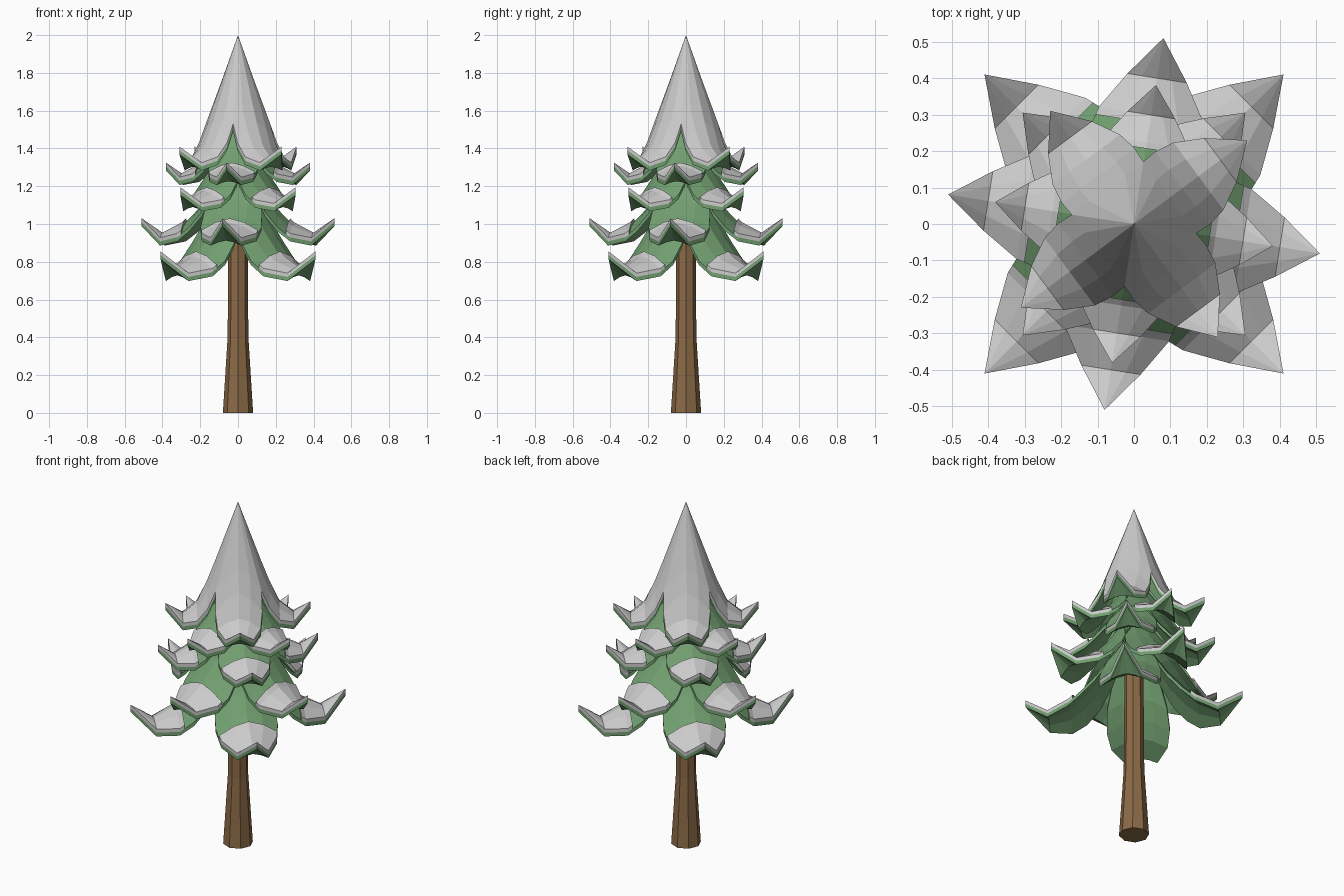
import bpy, bmesh
from math import sin, cos, tau, radians

if "Cube" in bpy.data.objects:
    bpy.data.objects.remove(bpy.data.objects["Cube"])


def material(name, rgb):
    m = bpy.data.materials.new(name)
    m.diffuse_color = (*rgb, 1)
    m.use_nodes = True
    m.node_tree.nodes["Principled BSDF"].inputs["Base Color"].default_value = m.diffuse_color
    return m


GREEN = material("needle_green", (0.17, 0.35, 0.165, ))
BROWN = material("bark_brown", (0.26, 0.145, 0.062))


def finish(bm, name, mat=None):
    bmesh.ops.recalc_face_normals(bm, faces=bm.faces)
    me = bpy.data.meshes.new(name)
    bm.to_mesh(me)
    bm.free()
    ob = bpy.data.objects.new(name, me)
    bpy.context.collection.objects.link(ob)
    if mat:
        me.materials.append(mat)
    return ob


def petals(name, stations, angle, top, bottom, mat=None):
    """Four drooping leaf slabs; a station is (radius, half width, ridge z, edge drop)."""
    bm = bmesh.new()
    across = (-1, -0.5, 0, 0.5, 1)
    n = len(across)
    for k in range(4):
        a = radians(angle) + k * tau / 4
        layers = []
        for off in (top, bottom):
            layers.append([[bm.verts.new((r * cos(a) - t * w * sin(a),
                                          r * sin(a) + t * w * cos(a),
                                          z - drop * abs(t) ** 1.6 + off))
                            for t in across] for r, w, z, drop in stations])
        up, low = layers
        last = len(stations) - 1
        for i in range(last):
            for g in (up, low):
                for j in range(n - 1):
                    bm.faces.new((g[i][j], g[i + 1][j], g[i + 1][j + 1], g[i][j + 1]))
            for j in (0, n - 1):
                bm.faces.new((up[i][j], up[i + 1][j], low[i + 1][j], low[i][j]))
        for i in (0, last):
            for j in range(n - 1):
                bm.faces.new((up[i][j], up[i][j + 1], low[i][j + 1], low[i][j]))
        # collapse the pointed ends of this leaf
        bmesh.ops.remove_doubles(bm, verts=[v for g in layers for row in g for v in row],
                                 dist=0.0005)
    return finish(bm, name, mat)


# Trunk: flared octagonal column
bm = bmesh.new()
rings = [[bm.verts.new((r * cos(i * tau / 8), r * sin(i * tau / 8), z)) for i in range(8)]
         for z, r in ((0, 0.08), (0.4, 0.055), (1.3, 0.048))]
for lo, hi in zip(rings, rings[1:]):
    for i in range(8):
        bm.faces.new((lo[i], lo[(i + 1) % 8], hi[(i + 1) % 8], hi[i]))
bm.faces.new(rings[0])
bm.faces.new(rings[-1])
finish(bm, "trunk", BROWN)

# Branch tiers: one leaf shape scaled and turned, with snow on its outer part
LEAF = [(0.02, 0.04, 0.41, 0.01), (0.10, 0.115, 0.27, 0.05), (0.19, 0.16, 0.135, 0.075),
        (0.265, 0.168, 0.05, 0.08), (0.34, 0.15, -0.025, 0.065),
        (0.455, 0.085, -0.085, 0.03), (0.58, 0, 0, 0)]
# snow covers from just above the fifth station to the tip
SNOW = [(0.315, 0.156, 0.0, 0.07)] + LEAF[4:]
TIERS = [(45, 1.0, 1.0, 0.855), (-9, 0.89, 0.97, 1.03),
         (45, 0.745, 0.83, 1.195), (-9, 0.665, 0.78, 1.325)]
for number, (angle, s, ws, z0) in enumerate(TIERS, 1):
    def fit(shape):
        return [(r * s, w * ws, z0 + z * s, d * s) for r, w, z, d in shape]
    petals(f"branch_tier_{number}", fit(LEAF), angle, -0.02, -0.042, GREEN)
    petals(f"branch_snow_{number}", fit(SNOW), angle, 0, -0.02)

# Snowy crown: four leaves joined into a pointed cap
CAP = [(0, 0, 2.0, 0), (0.06, 0.06, 1.83, 0.065), (0.122, 0.122, 1.655, 0.125),
       (0.165, 0.125, 1.54, 0.11), (0.22, 0.115, 1.415, 0.06),
       (0.295, 0.075, 1.345, 0.02), (0.386, 0, 1.41, 0)]
petals("crown_snow", CAP, 36.5, 0, -0.02)
petals("crown_needles", CAP[1:], 36.5, -0.02, -0.042, GREEN)
